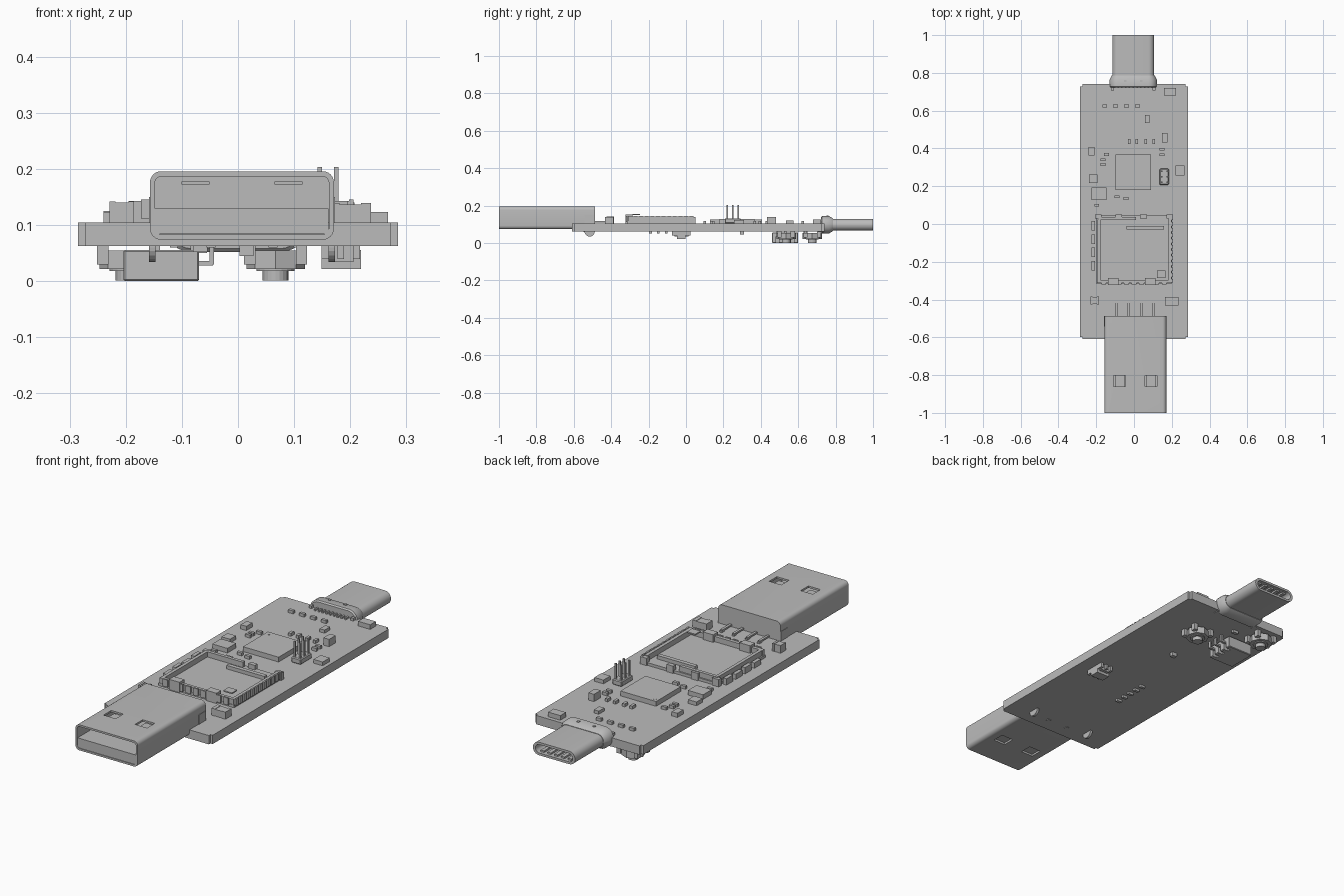
import bpy, bmesh, math
from mathutils import Matrix, Vector

cube = bpy.data.objects.get("Cube")
if cube:
    bpy.data.objects.remove(cube)

grey = bpy.data.materials.new("plain_grey")
grey.use_nodes = True
grey.diffuse_color = (0.5, 0.5, 0.5, 1)
grey.node_tree.nodes["Principled BSDF"].inputs["Base Color"].default_value = (0.5, 0.5, 0.5, 1)

TOP, BOTTOM = 0.105, 0.063   # board faces


def finish(name, bm, smooth=False):
    bmesh.ops.recalc_face_normals(bm, faces=bm.faces)
    mesh = bpy.data.meshes.new(name)
    bm.to_mesh(mesh)
    bm.free()
    ob = bpy.data.objects.new(name, mesh)
    bpy.context.scene.collection.objects.link(ob)
    mesh.materials.append(grey)
    if smooth:
        bpy.ops.object.select_all(action='DESELECT')
        ob.select_set(True)
        bpy.context.view_layer.objects.active = ob
        bpy.ops.object.shade_smooth_by_angle(angle=math.radians(35))
    return ob


def add_box(bm, x, y, z0, z1, w, d, turn=0):
    m = Matrix.Translation((x, y, (z0 + z1) / 2)) @ Matrix.Rotation(turn, 4, 'Z') @ Matrix.Diagonal((w, d, z1 - z0, 1))
    return bmesh.ops.create_cube(bm, size=1, matrix=m)["verts"]


def boxes(name, specs, bevel=0):
    """Each spec is x, y, z0, z1, width, depth and an optional turn."""
    bm = bmesh.new()
    for s in specs:
        add_box(bm, *s)
    if bevel:
        bmesh.ops.bevel(bm, geom=bm.edges[:], offset=bevel, segments=1, affect='EDGES')
    return finish(name, bm)


def prism(name, points, z0, z1):
    bm = bmesh.new()
    face = bm.faces.new([bm.verts.new((x, y, z0)) for x, y in points])
    ext = bmesh.ops.extrude_face_region(bm, geom=[face])
    bmesh.ops.translate(bm, verts=[v for v in ext["geom"] if isinstance(v, bmesh.types.BMVert)], vec=(0, 0, z1 - z0))
    return finish(name, bm)


def ring(w, h, r, seg=6):
    pts = []
    for k, (sx, sy) in enumerate([(1, 1), (-1, 1), (-1, -1), (1, -1)]):
        for i in range(seg + 1):
            a = math.pi / 2 * (k + i / seg)
            pts.append((sx * (w / 2 - r) + r * math.cos(a), sy * (h / 2 - r) + r * math.sin(a)))
    return pts


def loft(name, cx, cz, rings):
    """Rounded sections (y, width, height, radius) joined in order along y."""
    bm = bmesh.new()
    loops = [[bm.verts.new((cx + p, y, cz + q)) for p, q in ring(w, h, r)] for y, w, h, r in rings]
    for a, b in zip(loops, loops[1:]):
        for i in range(len(a)):
            j = (i + 1) % len(a)
            bm.faces.new((a[i], a[j], b[j], b[i]))
    bm.faces.new(loops[0])
    bm.faces.new(loops[-1])
    return finish(name, bm, True)


def cut(ob, cutter):
    mod = ob.modifiers.new("cut", 'BOOLEAN')
    mod.object, mod.operation, mod.solver = cutter, 'DIFFERENCE', 'EXACT'
    bpy.context.view_layer.update()
    dg = bpy.context.evaluated_depsgraph_get()
    mesh = bpy.data.meshes.new_from_object(ob.evaluated_get(dg))
    ob.modifiers.clear()
    ob.data = mesh
    bpy.data.objects.remove(cutter)


def cylinder(bm, x, y, z0, z1, r, seg=20):
    bmesh.ops.create_cone(bm, cap_ends=True, segments=seg, radius1=r, radius2=r, depth=z1 - z0,
                          matrix=Matrix.Translation((x, y, (z0 + z1) / 2)))


# Circuit board
bm = bmesh.new()
add_box(bm, 0, 0.065, BOTTOM, TOP, 0.57, 1.35)
upright = [e for e in bm.edges if abs(e.verts[0].co.z - e.verts[1].co.z) > 0.01]
bmesh.ops.bevel(bm, geom=upright, offset=0.012, segments=4, affect='EDGES')
finish("circuit_board", bm, True)

# Large plug: open shell, tongue, rear block, springs, pins and legs
CX = 0.007
shell = loft("large_plug_shell", CX, 0.135, [
    (-0.55, 0.31, 0.104, 0.012), (-1, 0.31, 0.104, 0.012),
    (-1, 0.328, 0.122, 0.02), (-0.487, 0.328, 0.122, 0.02)])
cut(shell, boxes("window_cutter", [(CX + s * 0.083, -0.83, z, z + 0.03, 0.064, 0.058)
                                   for s in (-1, 1) for z in (0.06, 0.18)]))
boxes("large_plug_tongue", [(CX, -0.773, 0.084, 0.13, 0.309, 0.45)])
boxes("large_plug_springs", [(CX + s * 0.083, -0.825, 0.172, 0.178, 0.05, 0.075) for s in (-1, 1)])
boxes("large_plug_pins", [s for x in (-0.093, -0.029, 0.041, 0.105) for s in
                          ((x, -0.455, 0.109, 0.117, 0.012, 0.075), (x, -0.422, TOP, 0.112, 0.012, 0.02))])
bm = bmesh.new()
for s in (-1, 1):
    add_box(bm, CX + s * 0.16, -0.515, 0.06, 0.15, 0.012, 0.055)
    bmesh.ops.create_cone(bm, cap_ends=True, segments=20, radius1=0.0275, radius2=0.0275, depth=0.012,
                          matrix=Matrix.Translation((CX + s * 0.16, -0.515, 0.062)) @ Matrix.Rotation(math.pi / 2, 4, 'Y'))
finish("large_plug_legs", bm)
boxes("large_plug_pegs", [(CX + s * 0.055, -0.54, 0.06, 0.07, 0.016, 0.016) for s in (-1, 1)])

# Small plug: open shell, collar, inner tongue and feet
SX, SZ = -0.004, 0.098
loft("small_plug_shell", SX, SZ, [
    (0.80, 0.196, 0.04, 0.0199), (1, 0.196, 0.04, 0.0199),
    (1, 0.222, 0.062, 0.0309), (0.74, 0.222, 0.062, 0.0309)])
loft("small_plug_collar", SX, SZ, [
    (0.722, 0.235, 0.08, 0.039), (0.728, 0.25, 0.092, 0.045), (0.765, 0.25, 0.092, 0.045),
    (0.787, 0.226, 0.066, 0.0325)])
boxes("small_plug_contacts", [(SX + i * 0.036, 0.89, SZ + s * 0.016 - 0.004, SZ + s * 0.016 + 0.004, 0.018, 0.19)
                              for i in range(-2, 3) for s in (-1, 1)])
boxes("small_plug_feet", [(SX + s * 0.11, 0.722, 0.06, 0.118, 0.014, 0.03) for s in (-1, 1)])
boxes("small_plug_pins", [(SX - 0.08 + i * 0.02, 0.712, TOP, 0.112, 0.008, 0.028) for i in range(9)])
boxes("small_plug_latches", [(SX + s * 0.042, 0.757, 0.143, 0.147, 0.012, 0.012) for s in (-1, 1)])

# Card socket: tray, stamped cover with slots, side teeth and solder tabs
cover_outline = [(-0.2, -0.315), (0.2, -0.315), (0.2, 0.03), (0.17, 0.03), (0.155, 0.012), (0.12, 0.015),
                 (0.1, 0.035), (0.04, 0.035), (0.02, 0.045), (-0.2, 0.045), (-0.215, 0.02),
                 (-0.2, -0.06), (-0.195, -0.15), (-0.203, -0.25)]
boxes("socket_tray", [(0, -0.135, TOP, 0.118, 0.4, 0.36),
                      (0.19, -0.14, TOP, 0.143, 0.016, 0.34), (-0.185, -0.14, TOP, 0.143, 0.016, 0.33),
                      (0, -0.305, TOP, 0.143, 0.39, 0.016), (-0.09, 0.03, TOP, 0.143, 0.2, 0.016),
                      (0.06, -0.02, TOP, 0.135, 0.2, 0.02)])
cover = prism("socket_cover", cover_outline, 0.143, 0.152)
slots = [(-0.1, -0.055 - 0.025 * k, 0.13, 0.16, 0.13, 0.007, 0.14 - 0.28 * k) for k in (0, 1)]
slots += [(0.02, y, 0.13, 0.16, 0.1, 0.007, -0.15) for y in (-0.225, -0.255, -0.285)]
slots += [(0.14, y, 0.13, 0.16, 0.06, 0.01) for y in (-0.245, -0.275)]
cut(cover, boxes("slot_cutter", slots))
boxes("socket_side_teeth", [(0.202, -0.3 + i * 0.03, 0.112, 0.146, 0.008, 0.02) for i in range(12)])
boxes("socket_front_teeth", [(-0.16 + i * 0.04, -0.317, 0.112, 0.146, 0.026, 0.008) for i in range(9)])
boxes("socket_side_guard", [(-0.215, -0.22 + i * 0.07, TOP, 0.13 + 0.005 * (i % 2), 0.018, 0.05) for i in range(4)])
boxes("socket_tabs", [(x, -0.305, TOP, 0.154, 0.055, 0.036) for x in (-0.11, 0.085)]
      + [(x, 0.04, TOP, 0.14, 0.035, 0.02) for x in (-0.19, -0.08, 0.05, 0.19)]
      + [(0.145, -0.265, 0.15, 0.156, 0.045, 0.04)])

# Main chip with its corner dot
boxes("main_chip", [(-0.005, 0.273, TOP, 0.128, 0.188, 0.188)])
bm = bmesh.new()
cylinder(bm, -0.08, 0.348, 0.127, 0.129, 0.007, 12)
finish("chip_dot", bm)

# Larger surface parts: x, y, width, depth, height
parts = [(0.19, 0.7, 0.064, 0.042, 0.022), (0.07, 0.555, 0.026, 0.042, 0.015),
         (-0.225, 0.385, 0.03, 0.045, 0.02), (-0.217, 0.24, 0.045, 0.045, 0.018),
         (-0.185, 0.16, 0.08, 0.065, 0.022), (0.243, 0.283, 0.048, 0.053, 0.018),
         (0.163, 0.457, 0.03, 0.05, 0.035), (-0.207, -0.405, 0.042, 0.037, 0.035),
         (0.2, -0.41, 0.07, 0.042, 0.032)]
boxes("surface_parts", [(x, y, TOP, TOP + h, w, d) for x, y, w, d, h in parts])
boxes("part_end_caps", [(x + s * w * 0.4, y, TOP, TOP + h + 0.002, w * 0.25, d + 0.003)
                        for x, y, w, d, h in parts[-2:] for s in (-1, 1)])

# Tiny surface parts
tiny = [(-0.155 + i * 0.058, 0.625) for i in range(4)] + [(-0.165, 0.34), (-0.165, 0.315), (-0.145, 0.368),
        (0.148, 0.395), (0.148, 0.367), (-0.09, 0.145), (-0.042, 0.135), (-0.197, 0.1)]
boxes("tiny_parts", [(x, y, TOP, TOP + 0.014, 0.026, 0.014) for x, y in tiny])
boxes("tiny_upright_parts", [(x, 0.437, TOP, TOP + 0.014, 0.014, 0.026) for x in (-0.025, 0.015, 0.063, 0.105)])

# Pin header
boxes("header_base", [(0.16, 0.25, TOP, 0.132, 0.05, 0.085)], 0.004)
boxes("header_pins", [(x, y, 0.12, 0.204, 0.008, 0.008) for x in (0.146, 0.175) for y in (0.22, 0.25, 0.28)])


# Push buttons under the board
def button(name, x, y, seg=8):
    bm = bmesh.new()
    cylinder(bm, x, y, 0.022, 0.055, 0.052, seg)
    cylinder(bm, x, y, 0.018, 0.03, 0.034, 20)
    cylinder(bm, x, y, 0.001, 0.022, 0.023, 20)
    for sx in (-1, 1):
        for sy in (-1, 1):
            add_box(bm, x + sx * 0.046, y + sy * 0.036, 0.03, BOTTOM, 0.02, 0.022)
    finish(name, bm)


button("centre_button", 0.067, 0.535)
button("corner_button", -0.195, 0.675)

# Wire connector under the board
body = boxes("wire_connector", [(-0.137, 0.53, 0, 0.056, 0.135, 0.14)], 0.003)
cut(body, boxes("connector_cutter", [(-0.075, 0.49 + i * 0.04, -0.01, 0.035, 0.04, 0.016) for i in range(3)]))
boxes("connector_leads", [s for i in range(3) for s in
                          ((-0.06, 0.49 + i * 0.04, 0.028, 0.036, 0.03, 0.012),
                           (-0.047, 0.49 + i * 0.04, 0.03, BOTTOM, 0.008, 0.012))])

# Side switch and small parts under the board
boxes("side_switch", [(0.184, -0.025, 0.022, 0.056, 0.07, 0.045),
                      (0.184, -0.025, 0.035, BOTTOM, 0.045, 0.075)])
boxes("switch_leads", [(0.155 + i * 0.028, -0.025, 0.04, BOTTOM, 0.012, 0.1) for i in range(3)])
boxes("under_parts", [(0.015, 0.3, 0.045, BOTTOM, 0.025, 0.02), (-0.07, 0.64, 0.05, BOTTOM, 0.03, 0.016)]
      + [(-0.067, -0.19 + i * 0.042, 0.052, BOTTOM, 0.026, 0.014) for i in range(5)])
